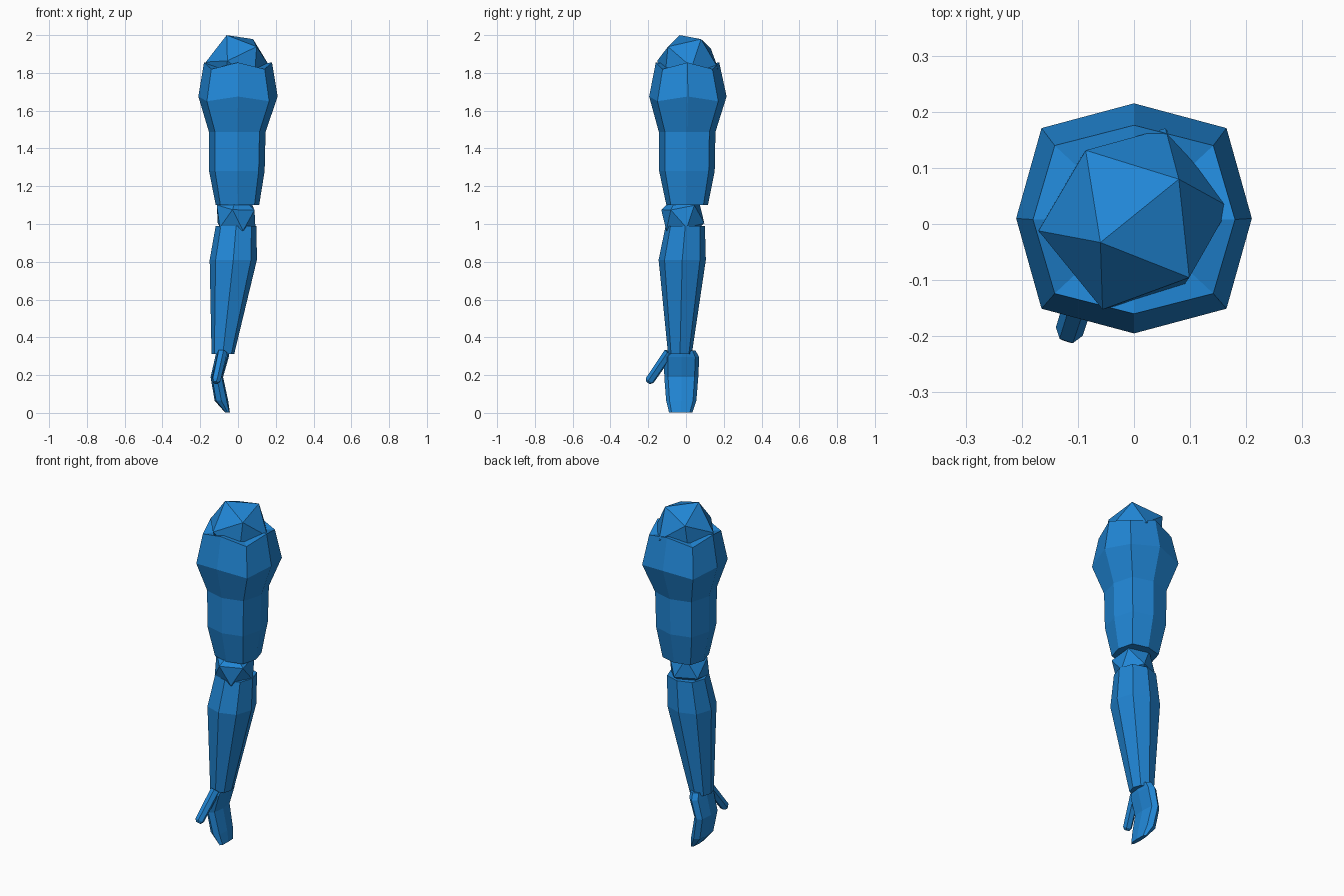
import bpy, bmesh, math
from mathutils import Vector, Matrix

if "Cube" in bpy.data.objects:
    bpy.data.objects.remove(bpy.data.objects["Cube"])

blue = bpy.data.materials.new("blue")
blue.diffuse_color = (0.015, 0.24, 0.67, 1)
blue.use_nodes = True
blue.node_tree.nodes["Principled BSDF"].inputs["Base Color"].default_value = blue.diffuse_color


def finish(name, bm):
    bmesh.ops.recalc_face_normals(bm, faces=bm.faces)
    mesh = bpy.data.meshes.new(name)
    bm.to_mesh(mesh)
    bm.free()
    mesh.materials.append(blue)
    ob = bpy.data.objects.new(name, mesh)
    bpy.context.collection.objects.link(ob)
    return ob


def loft(name, rings, sides=8, corner=1.0, matrix=Matrix()):
    """Rings are (x, y, z, rx, ry, corner drop); odd points are scaled by corner."""
    bm = bmesh.new()
    loops = []
    for x, y, z, rx, ry, drop in rings:
        loop = []
        for i in range(sides):
            a = math.tau * i / sides
            k, d = (corner, drop) if i % 2 else (1, 0)
            p = Vector((x + rx * k * math.cos(a), y + ry * k * math.sin(a), z - d))
            loop.append(bm.verts.new(matrix @ p))
        loops.append(loop)
    for lo, hi in zip(loops, loops[1:]):
        for i in range(sides):
            j = (i + 1) % sides
            bm.faces.new((lo[i], lo[j], hi[j], hi[i]))
    ends = [bm.faces.new(loops[0]), bm.faces.new(loops[-1])]
    bmesh.ops.poke(bm, faces=ends)
    return finish(name, bm)


def frame(a, b):
    x = a.normalized()
    z = a.cross(b).normalized()
    return Matrix((x, z.cross(x), z)).transposed()


def joint(name, centre, radius, a, b):
    """Icosahedron turned so that two neighbouring corners point along a and b."""
    bm = bmesh.new()
    bmesh.ops.create_icosphere(bm, subdivisions=1, radius=radius)
    top = max(bm.verts, key=lambda v: v.co.z)
    near = top.link_edges[0].other_vert(top)
    rot = frame(Vector(a), Vector(b)) @ frame(top.co, near.co).transposed()
    bmesh.ops.transform(bm, matrix=Matrix.Translation(centre) @ rot.to_4x4(), verts=bm.verts)
    return finish(name, bm)


# Ball joints
joint("shoulder", (0, 0.009, 1.844), 0.172, (-0.06, -0.042, 0.156), (0.08, 0.071, 0.135))
joint("elbow", (-0.01, -0.017, 1.04), 0.121, (-0.02, -0.118, 0.037), (-0.10, -0.023, 0.06))

# Upper arm
loft("upper_arm", [
    (0, 0.008, 1.855, 0.18, 0.168, 0.035),
    (0, 0.01, 1.675, 0.21, 0.205, 0.025),
    (-0.004, 0.006, 1.488, 0.15, 0.15, 0),
    (-0.006, 0.005, 1.28, 0.147, 0.147, 0),
    (-0.003, 0.006, 1.10, 0.115, 0.110, 0)], corner=1.11)

# Forearm
loft("forearm", [
    (-0.01, -0.004, 0.99, 0.108, 0.104, 0),
    (-0.025, -0.02, 0.81, 0.125, 0.125, 0),
    (-0.08, -0.032, 0.312, 0.06, 0.063, 0)], corner=1.06)

# Flat curled hand
loft("hand", [
    (-0.078, -0.02, 0.33, 0.035, 0.07, 0),
    (-0.085, -0.023, 0.295, 0.036, 0.093, 0),
    (-0.112, -0.025, 0.19, 0.033, 0.09, 0),
    (-0.088, -0.025, 0.065, 0.036, 0.08, 0),
    (-0.056, -0.028, 0.003, 0.013, 0.062, 0)], corner=1.1)

# Thumb
base, tip = Vector((-0.083, -0.09, 0.32)), Vector((-0.118, -0.2, 0.16))
direction = tip - base
n = direction.length
place = Matrix.Translation(base) @ direction.to_track_quat('Z', 'Y').to_matrix().to_4x4()
loft("thumb", [(0, 0, 0, 0.027, 0.027, 0), (0, 0, n - 0.015, 0.025, 0.025, 0),
               (0, 0, n, 0.014, 0.014, 0)], sides=6, matrix=place)
